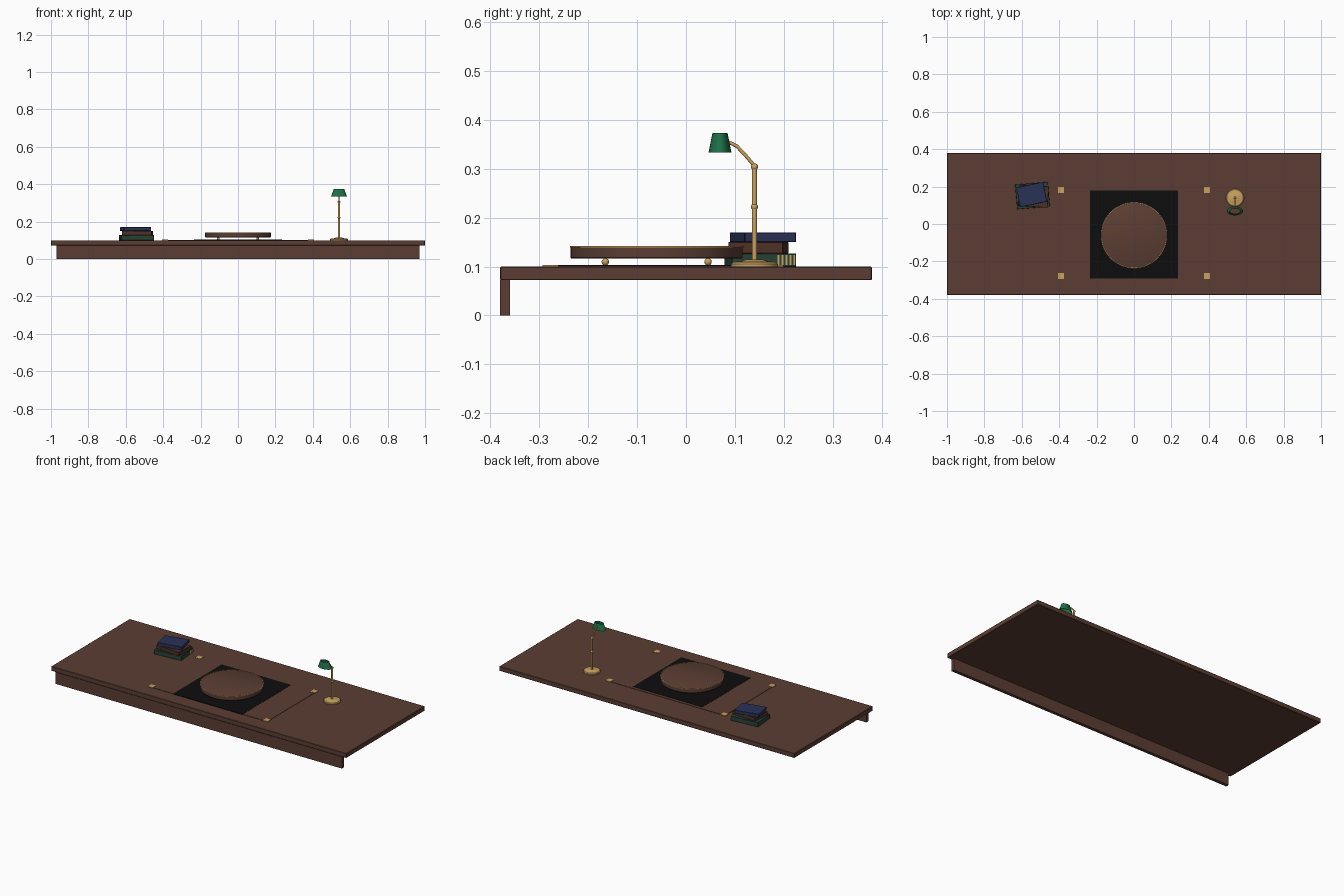
import bpy, bmesh, math
from mathutils import Vector

if "Cube" in bpy.data.objects:
    bpy.data.objects.remove(bpy.data.objects["Cube"])


def mat(name, c):
    m = bpy.data.materials.new(name)
    m.diffuse_color = (*c, 1)
    m.use_nodes = True
    m.node_tree.nodes["Principled BSDF"].inputs["Base Color"].default_value = m.diffuse_color
    return m


WOOD = mat("dark wood", (0.105, 0.048, 0.033))
BLACK = mat("black felt", (0.004, 0.004, 0.004))
BRASS = mat("brass", (0.58, 0.36, 0.115))
SHADE = mat("green glass", (0.013, 0.16, 0.065))
GREEN = mat("green cloth", (0.02, 0.055, 0.034))
BLUE = mat("blue cloth", (0.022, 0.032, 0.095))
MAROON = mat("brown cloth", (0.075, 0.03, 0.021))


def finish(name, bm, m, smooth=False):
    bmesh.ops.recalc_face_normals(bm, faces=bm.faces)
    me = bpy.data.meshes.new(name)
    bm.to_mesh(me)
    bm.free()
    me.materials.append(m)
    o = bpy.data.objects.new(name, me)
    bpy.context.collection.objects.link(o)
    if smooth:
        bpy.ops.object.select_all(action='DESELECT')
        o.select_set(True)
        bpy.context.view_layer.objects.active = o
        bpy.ops.object.shade_smooth_by_angle(angle=math.radians(35))
    return o


def box(name, x, y, z, m, bevel=0):
    """Box from (min, max) ranges."""
    bm = bmesh.new()
    bmesh.ops.create_cube(bm, size=1)
    for v in bm.verts:
        for i, r in enumerate((x, y, z)):
            v.co[i] = r[0] if v.co[i] < 0 else r[1]
    if bevel:
        bmesh.ops.bevel(bm, geom=bm.edges[:], offset=bevel, segments=1, affect='EDGES')
    return finish(name, bm, m)


def lathe(name, profile, at, m, n=48, sx=1, sy=1, closed=False):
    """Revolve (radius, z) points around a vertical axis."""
    bm = bmesh.new()
    vs = [bm.verts.new((r, 0, z)) for r, z in profile]
    pairs = list(zip(vs, vs[1:] + vs[:1])) if closed else list(zip(vs, vs[1:]))
    es = [bm.edges.new(p) for p in pairs]
    bmesh.ops.spin(bm, geom=vs + es, cent=(0, 0, 0), axis=(0, 0, 1),
                   angle=2 * math.pi, steps=n, use_duplicate=False)
    bmesh.ops.remove_doubles(bm, verts=bm.verts, dist=1e-5)
    for v in bm.verts:
        v.co = Vector((v.co.x * sx + at[0], v.co.y * sy + at[1], v.co.z))
    return finish(name, bm, m, True)


def ball(name, c, r, m):
    bm = bmesh.new()
    bmesh.ops.create_uvsphere(bm, u_segments=20, v_segments=12, radius=r)
    bmesh.ops.translate(bm, verts=bm.verts, vec=c)
    return finish(name, bm, m, True)


def book(name, c, w, d, z, deg, m):
    o = box(name, (-w / 2, w / 2), (-d / 2, d / 2), z, m, 0.001)
    o.location = (c[0], c[1], 0)
    o.rotation_euler.z = math.radians(deg)
    return o


# Desk
box("desk_top", (-1, 1), (-0.38, 0.38), (0.072, 0.1), WOOD, 0.002)
box("front_apron", (-0.97, 0.97), (-0.38, -0.36), (0, 0.072), WOOD)

# Blotter with dark pad and brass corners
box("blotter", (-0.4, 0.4), (-0.29, 0.195), (0.1, 0.102), WOOD)
box("felt_pad", (-0.235, 0.235), (-0.292, 0.178), (0.1, 0.103), BLACK)
for sx in (-1, 1):
    for y in (-0.277, 0.183):
        x = 0.389 * sx
        box("blotter_corner", (x - .016, x + .016), (y - .016, y + .016),
            (0.1, 0.1035), BRASS)

# Round tray on ball feet, with brass rim
TC = (0, -0.06)
lathe("round_tray", [(0, .116), (.174, .116), (.176, .118), (.176, .14),
                     (.174, .141), (0, .141)], TC, WOOD, 64)
lathe("tray_rim", [(.174, .139), (.1775, .139), (.1775, .142), (.174, .142)],
      TC, BRASS, 64, closed=True)
for sx in (-1, 1):
    for sy in (-1, 1):
        ball("tray_foot", (.105 * sx, TC[1] + .105 * sy, .1095), .0075, BRASS)

# Stack of books
book("green_book", (-.5425, .152), .176, .132, (.1, .127), 5, GREEN)
book("brown_book", (-.5375, .148), .158, .112, (.127, .15), -4, MAROON)
book("blue_book", (-.5475, .1575), .146, .107, (.15, .17), 12, BLUE)
# Page edges showing on the right end of the green book
for i in range(5):
    y = .028 + i * .008
    o = box("page_edge", (.0875, .0886), (y, y + .004), (.103, .124), BRASS)
    o.location = (-.5425, .152, 0)
    o.rotation_euler.z = math.radians(5)

# Lamp base, pole and collars
LX, LY = 0.54, 0.14
lathe("lamp_base", [(0, .1), (.048, .1), (.048, .105), (.044, .109), (.026, .111),
                    (.018, .114), (0, .114)], (LX, LY), BRASS)
lathe("lamp_pole", [(0, .112), (.0055, .112), (.0055, .306), (0, .306)],
      (LX, LY), BRASS, 24)
for z in (.222, .304):
    ball("pole_collar", (LX, LY, z), .0072, BRASS)

# Bent lamp arm
cu = bpy.data.curves.new("lamp_arm", 'CURVE')
cu.dimensions = '3D'
cu.bevel_depth = .0038
cu.bevel_resolution = 3
cu.use_fill_caps = True
sp = cu.splines.new('POLY')
pts = [(.14, .306), (.122, .327), (.104, .346), (.095, .351), (.082, .356)]
sp.points.add(len(pts) - 1)
for p, (y, z) in zip(sp.points, pts):
    p.co = (LX, y, z, 1)
cu.materials.append(BRASS)
bpy.context.collection.objects.link(bpy.data.objects.new("lamp_arm", cu))

# Oval open lamp shade
lathe("lamp_shade", [(.0235, .333), (.0155, .373), (.0143, .373), (.0223, .333)],
      (LX, .0695), SHADE, 40, sx=1.83, closed=True)
